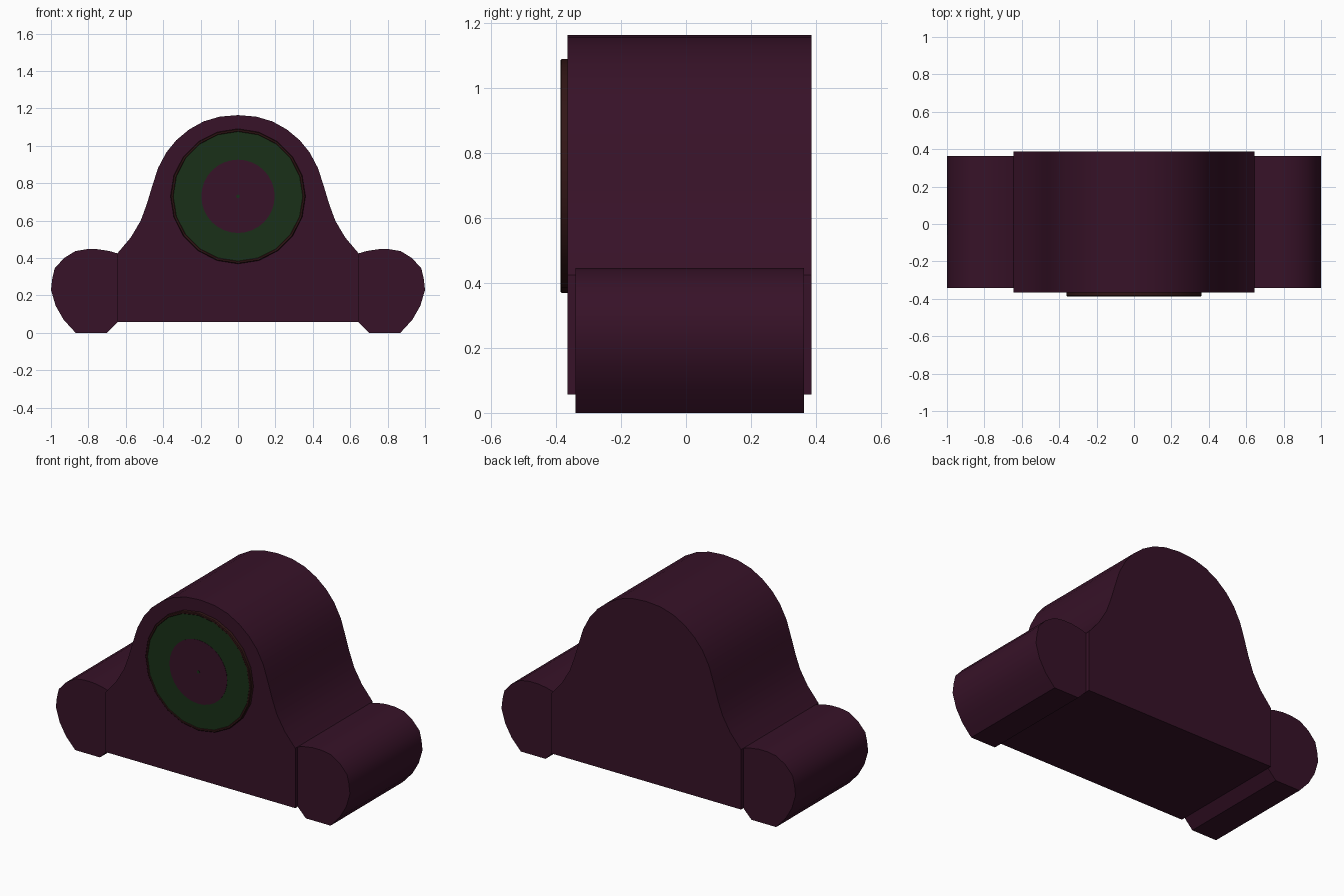
import bpy, bmesh, math

if "Cube" in bpy.data.objects:
    bpy.data.objects.remove(bpy.data.objects["Cube"])


def material(name, rgb):
    m = bpy.data.materials.new(name)
    m.diffuse_color = (*rgb, 1)
    m.use_nodes = True
    m.node_tree.nodes["Principled BSDF"].inputs["Base Color"].default_value = m.diffuse_color
    return m


wood = material("dark_wood", (0.038, 0.006, 0.021))
green = material("dial_green", (0.010, 0.030, 0.009))
brown = material("rim_brown", (0.032, 0.008, 0.008))


def finish(name, bm, mat, angle=35):
    bmesh.ops.recalc_face_normals(bm, faces=bm.faces)
    me = bpy.data.meshes.new(name)
    bm.to_mesh(me)
    bm.free()
    me.materials.append(mat)
    ob = bpy.data.objects.new(name, me)
    bpy.context.collection.objects.link(ob)
    bpy.ops.object.select_all(action='DESELECT')
    ob.select_set(True)
    bpy.context.view_layer.objects.active = ob
    bpy.ops.object.shade_smooth_by_angle(angle=math.radians(angle))
    return ob


def extrude_profile(name, pts, y0, y1, mat):
    """Solid from an (x, z) outline, extruded along y."""
    bm = bmesh.new()
    face = bm.faces.new([bm.verts.new((x, y0, z)) for x, z in pts])
    res = bmesh.ops.extrude_face_region(bm, geom=[face])
    verts = [v for v in res["geom"] if isinstance(v, bmesh.types.BMVert)]
    bmesh.ops.translate(bm, verts=verts, vec=(0, y1 - y0, 0))
    return finish(name, bm, mat)


def turned(name, profile, mat, sides=20, cz=0.73):
    """Spin a (radius, y) profile about the dial axis; open ends get capped."""
    bm = bmesh.new()
    rings = []
    for r, y in profile:
        rings.append([bm.verts.new((r * math.sin(2 * math.pi * i / sides), y,
                                    cz + r * math.cos(2 * math.pi * i / sides)))
                      for i in range(sides)])
    for a, b in zip(rings, rings[1:]):
        for i in range(sides):
            j = (i + 1) % sides
            bm.faces.new((a[i], a[j], b[j], b[i]))
    bm.faces.new(rings[0])
    bm.faces.new(rings[-1])
    return finish(name, bm, mat)


# Case: bell-shaped outline, right half mirrored
half = [(0.645, 0.057), (0.645, 0.425), (0.573, 0.51), (0.52, 0.60), (0.487, 0.69),
        (0.46, 0.78), (0.428, 0.88), (0.383, 0.965), (0.33, 1.03), (0.262, 1.087),
        (0.185, 1.13), (0.098, 1.156)]
outline = half + [(0, 1.164)] + [(-x, z) for x, z in reversed(half)]
extrude_profile("clock_case", outline, -0.365, 0.387, wood)

# Rounded side scrolls that carry the case as feet
foot = [(0.645, 0.425), (0.69, 0.438), (0.75, 0.447), (0.81, 0.447), (0.87, 0.437),
        (0.93, 0.40), (0.98, 0.345), (0.993, 0.29), (1.0, 0.23), (0.975, 0.145),
        (0.932, 0.07), (0.868, 0), (0.70, 0), (0.645, 0.057)]
for side, s in (("left", -1), ("right", 1)):
    extrude_profile(side + "_foot", [(s * x, z) for x, z in foot], -0.341, 0.364, wood)

# Dial: rim, green face ring, centre disc and pin
turned("dial_rim", [(0.361, -0.36), (0.361, -0.383), (0.357, -0.387),
                    (0.349, -0.387), (0.345, -0.383)], brown)
turned("dial_face", [(0.346, -0.36), (0.346, -0.384)], green)
turned("dial_centre", [(0.196, -0.36), (0.196, -0.3855)], wood, 32)
turned("dial_pin", [(0.01, -0.36), (0.01, -0.387)], green, 8)
